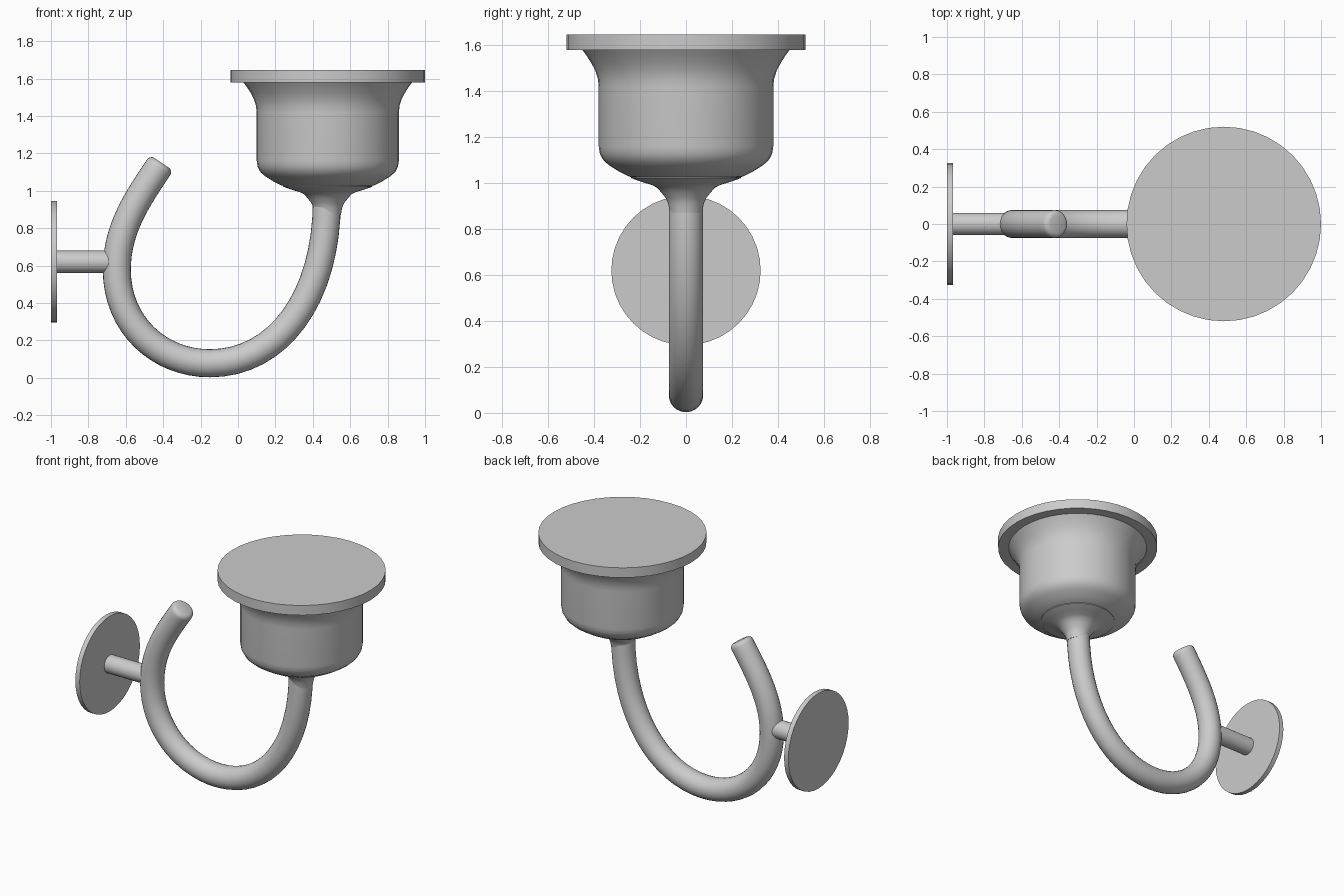
import bpy, bmesh
from math import sin, cos, pi, radians
from mathutils import Vector
from mathutils.geometry import interpolate_bezier

if "Cube" in bpy.data.objects:
    bpy.data.objects.remove(bpy.data.objects["Cube"])


def make_rings(name, rings, angle=35):
    """Skin a list of rings (lists of points) and cap both ends."""
    bm = bmesh.new()
    loops = [[bm.verts.new(p) for p in ring] for ring in rings]
    n = len(loops[0])
    for a, b in zip(loops, loops[1:]):
        for i in range(n):
            j = (i + 1) % n
            bm.faces.new((a[i], a[j], b[j], b[i]))
    bm.faces.new(loops[0])
    bm.faces.new(loops[-1])
    bmesh.ops.recalc_face_normals(bm, faces=bm.faces)
    mesh = bpy.data.meshes.new(name)
    bm.to_mesh(mesh)
    bm.free()
    ob = bpy.data.objects.new(name, mesh)
    bpy.context.collection.objects.link(ob)
    bpy.ops.object.select_all(action='DESELECT')
    bpy.context.view_layer.objects.active = ob
    ob.select_set(True)
    bpy.ops.object.shade_smooth_by_angle(angle=radians(angle))
    return ob


def ring(c, u, v, r, n):
    return [c + r * (cos(2 * pi * i / n) * u + sin(2 * pi * i / n) * v) for i in range(n)]


X, Y, Z = Vector((1, 0, 0)), Vector((0, 1, 0)), Vector((0, 0, 1))


def lathe_z(name, x, profile, n=40):
    return make_rings(name, [ring(Vector((x, 0, z)), X, Y, r, n) for r, z in profile])


def lathe_x(name, z, profile, n=40):
    return make_rings(name, [ring(Vector((x, 0, z)), Y, Z, r, n) for r, x in profile])


# wall plate and its stem
lathe_x("wall_plate", 0.62, [(0.325, -1.0), (0.325, -0.968)])
lathe_x("wall_stem", 0.62, [(0.06, -0.975), (0.06, -0.66)], 24)

# hooked arm: bezier anchors as (left handle, point, right handle) in x, z
anchors = [((0, 0), (-0.425, 1.125), (-0.535, 0.96)),
           ((-0.647, 0.80), (-0.648, 0.58), (-0.648, 0.28)),
           ((-0.42, 0.078), (-0.15, 0.078), (0.21, 0.078)),
           ((0.475, 0.42), (0.475, 0.95), (0, 0))]
to3 = lambda p: Vector((p[0], 0, p[1]))
path = []
for a, b in zip(anchors, anchors[1:]):
    pts = interpolate_bezier(to3(a[1]), to3(a[2]), to3(b[0]), to3(b[1]), 17)
    path += pts if not path else pts[1:]
rings = []
R = 0.075
t0 = (path[0] - path[1]).normalized()
# rounded tip
for ang in (80, 60, 40, 20):
    s = radians(ang)
    off, r = 0.03 * sin(s), R - 0.03 * (1 - cos(s))
    rings.append(ring(path[0] + off * t0, Y, t0.cross(Y), r, 24))
for i, p in enumerate(path):
    t = (path[max(i - 1, 0)] - path[min(i + 1, len(path) - 1)]).normalized()
    rings.append(ring(p, Y, t.cross(Y), R, 24))
make_rings("hook_arm", rings)

# flared collar joining arm and cup
lathe_z("collar", 0.48, [(0.07, 0.87), (0.077, 0.91), (0.088, 0.935), (0.108, 0.96), (0.125, 0.98),
                         (0.15, 0.993), (0.19, 1.005), (0.225, 1.017), (0.24, 1.023), (0.24, 1.03)])

# bell-shaped cup
lathe_z("cup", 0.48, [(0.235, 1.026), (0.25, 1.03), (0.29, 1.05), (0.335, 1.078), (0.36, 1.1),
                      (0.375, 1.128), (0.38, 1.16), (0.38, 1.42), (0.384, 1.455), (0.395, 1.49),
                      (0.413, 1.525), (0.436, 1.56), (0.455, 1.585)])

# top disc
lathe_z("top_disc", 0.48, [(0.52, 1.58), (0.52, 1.647)])
